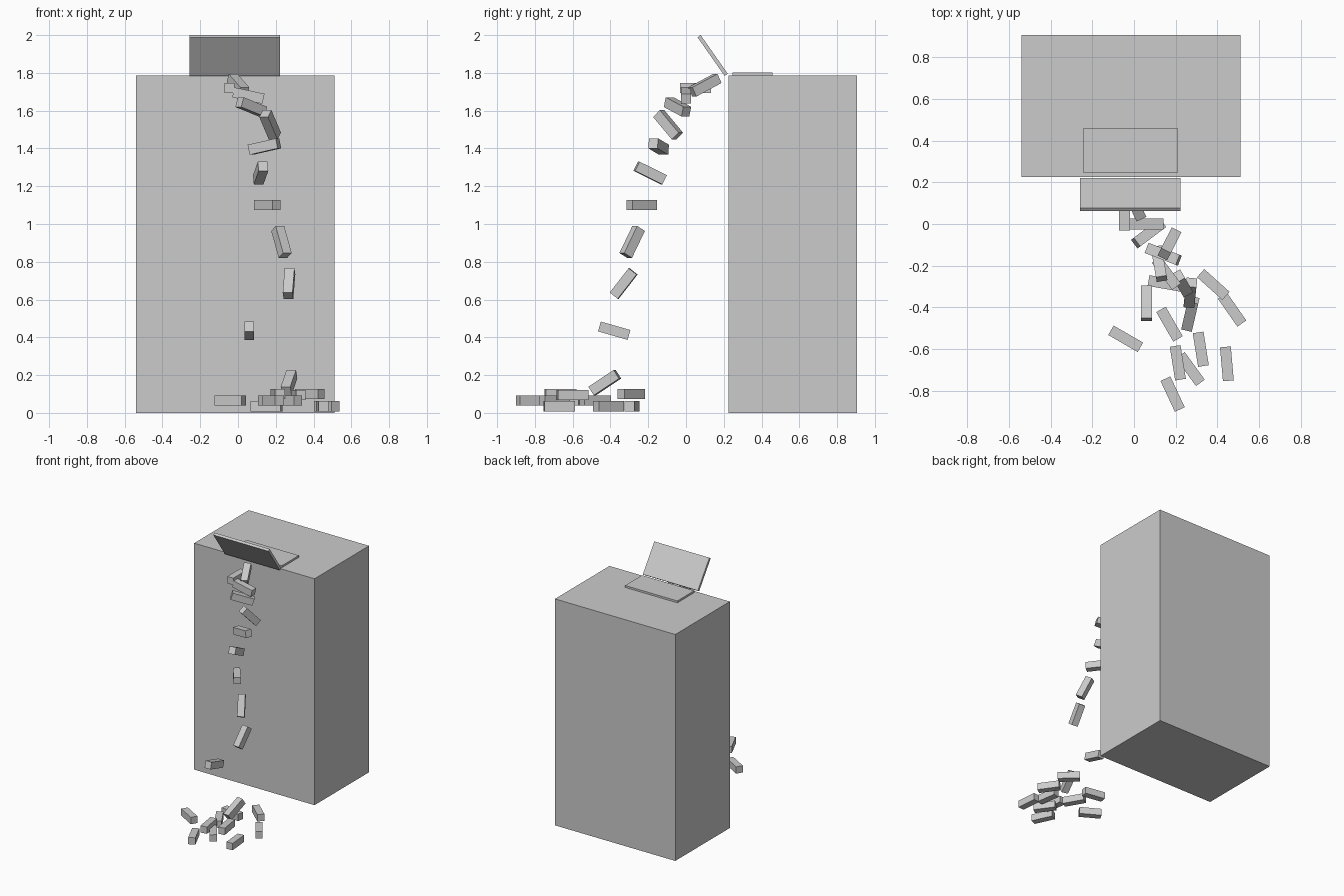
import bpy
from math import radians
from mathutils import Euler

default_cube = bpy.data.objects.get("Cube")
if default_cube:
    bpy.data.objects.remove(default_cube, do_unlink=True)


def make_material(name, colour):
    material = bpy.data.materials.new(name)
    material.use_nodes = True
    material.diffuse_color = colour
    for node in material.node_tree.nodes:
        if node.type == "BSDF_PRINCIPLED":
            node.inputs["Base Color"].default_value = colour
    return material


grey = make_material("plain grey", (0.6, 0.6, 0.6, 1))


def add_box(name, centre, size, roll=0, pitch=0, yaw=0):
    """Flat-sided box; its local x axis is raised by pitch, then turned by yaw."""
    bpy.ops.mesh.primitive_cube_add(size=1, location=centre)
    box = bpy.context.object
    box.name = name
    box.scale = size
    box.rotation_euler = Euler((radians(roll), radians(-pitch), radians(yaw)))
    box.data.materials.append(grey)
    return box


# Tall cabinet
add_box("cabinet", (-0.015, 0.565, 0.893), (1.05, 0.68, 1.786))

# Open laptop: base flat on the cabinet, lid leaning out over the front edge
add_box("laptop_base", (-0.017, 0.352, 1.793), (0.456, 0.212, 0.016))
add_box("laptop_lid", (-0.018, 0.141, 1.892), (0.48, 0.02, 0.25), roll=35)

BRICK_SIZE = (0.163, 0.052, 0.054)

# Bricks tumbling down: x, y, z, yaw, pitch
falling_bricks = [
    (-0.045, 0.05, 1.72, 90, 0),
    (0, 0.1, 1.735, 115, 26),
    (0.055, 0, 1.68, 0, -12),
    (0.07, -0.045, 1.62, 37, -18),
    (0.17, -0.095, 1.525, 63, -47),
    (0.14, -0.145, 1.41, -21, 12),
    (0.12, -0.19, 1.27, -80, 26),
    (0.155, -0.235, 1.1, -53, 0),
    (0.23, -0.285, 0.905, -60, -61),
    (0.27, -0.33, 0.685, -96, -52),
    (0.06, -0.38, 0.435, -90, 16),
    (0.27, -0.43, 0.16, 77, 33),
]
for x, y, z, yaw, pitch in falling_bricks:
    add_box("falling_brick", (x, y, z), BRICK_SIZE, pitch=pitch, yaw=yaw)

# Bricks lying in a loose pile on the floor: x, y, z, yaw
pile_bricks = [
    (-0.04, -0.55, 0.065, -30),
    (0.17, -0.48, 0.065, -60),
    (0.21, -0.665, 0.1, -81),
    (0.27, -0.695, 0.065, -54),
    (0.185, -0.815, 0.065, -65),
    (0.32, -0.6, 0.095, -81),
    (0.445, -0.67, 0.035, -85),
    (0.47, -0.41, 0.035, -55),
    (0.38, -0.29, 0.1, -42),
    (0.15, -0.285, 0.035, -10),
]
for x, y, z, yaw in pile_bricks:
    add_box("pile_brick", (x, y, z), BRICK_SIZE, yaw=yaw)
